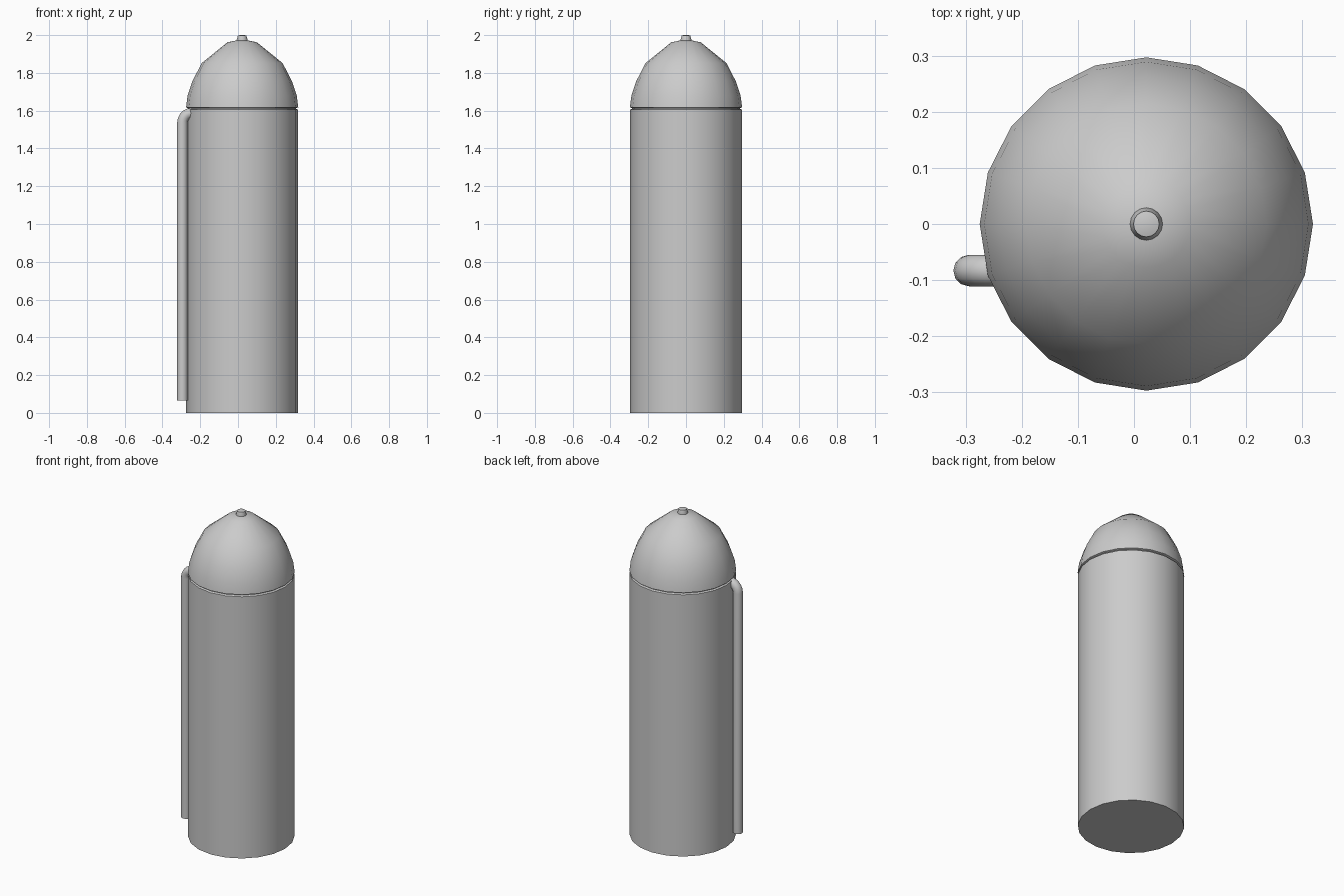
import bpy, bmesh, math
from mathutils import Vector

if "Cube" in bpy.data.objects:
    bpy.data.objects.remove(bpy.data.objects["Cube"])

CX = 0.022  # axis of the tank


def smooth(obj, angle):
    bpy.ops.object.select_all(action='DESELECT')
    obj.select_set(True)
    bpy.context.view_layer.objects.active = obj
    bpy.ops.object.shade_smooth_by_angle(angle=math.radians(angle))


def skin(name, rings, angle=40):
    """Bridge rings of points into a closed, capped tube."""
    bm = bmesh.new()
    loops = [[bm.verts.new(p) for p in ring] for ring in rings]
    n = len(loops[0])
    for a, b in zip(loops, loops[1:]):
        for i in range(n):
            j = (i + 1) % n
            bm.faces.new((a[i], a[j], b[j], b[i]))
    bm.faces.new(loops[0])
    bm.faces.new(loops[-1])
    bmesh.ops.recalc_face_normals(bm, faces=bm.faces)
    mesh = bpy.data.meshes.new(name)
    bm.to_mesh(mesh)
    bm.free()
    obj = bpy.data.objects.new(name, mesh)
    bpy.context.collection.objects.link(obj)
    smooth(obj, angle)
    return obj


def lathe(name, profile, sides):
    steps = [2 * math.pi * i / sides for i in range(sides)]
    return skin(name, [[(CX + r * math.cos(a), r * math.sin(a), z) for a in steps]
                       for r, z in profile])


# Tank body with the recessed seam at its top
lathe("tank_body", [(0.296, 0), (0.296, 1.605), (0.286, 1.61), (0.286, 1.625)], 20)

# Domed cap
lathe("dome_cap", [(0.285, 1.613), (0.297, 1.618), (0.289, 1.68), (0.263, 1.757),
                   (0.214, 1.852), (0.078, 1.962), (0.02, 1.974)], 20)

# Small valve knob on top
lathe("top_knob", [(0.028, 1.962), (0.029, 1.975), (0.024, 1.99), (0.023, 1.997),
                   (0.012, 2.0)], 16)

# Side pipe: straight riser, then a bend into the tank wall
px, py, pr, bend = -0.294, -0.083, 0.028, 0.05
path = [(Vector((px, py, 0.065)), 0)]
for k in range(6):
    t = math.pi / 2 * k / 5
    path.append((Vector((px + bend * (1 - math.cos(t)), py,
                         1.537 + bend * math.sin(t))), t))
path.append((Vector((-0.22, py, 1.587)), math.pi / 2))
rings = []
for p, t in path:
    across = Vector((math.cos(t), 0, -math.sin(t)))
    rings.append([p + pr * (across * math.cos(a) + Vector((0, 1, 0)) * math.sin(a))
                  for a in (2 * math.pi * i / 12 for i in range(12))])
skin("side_pipe", rings)
